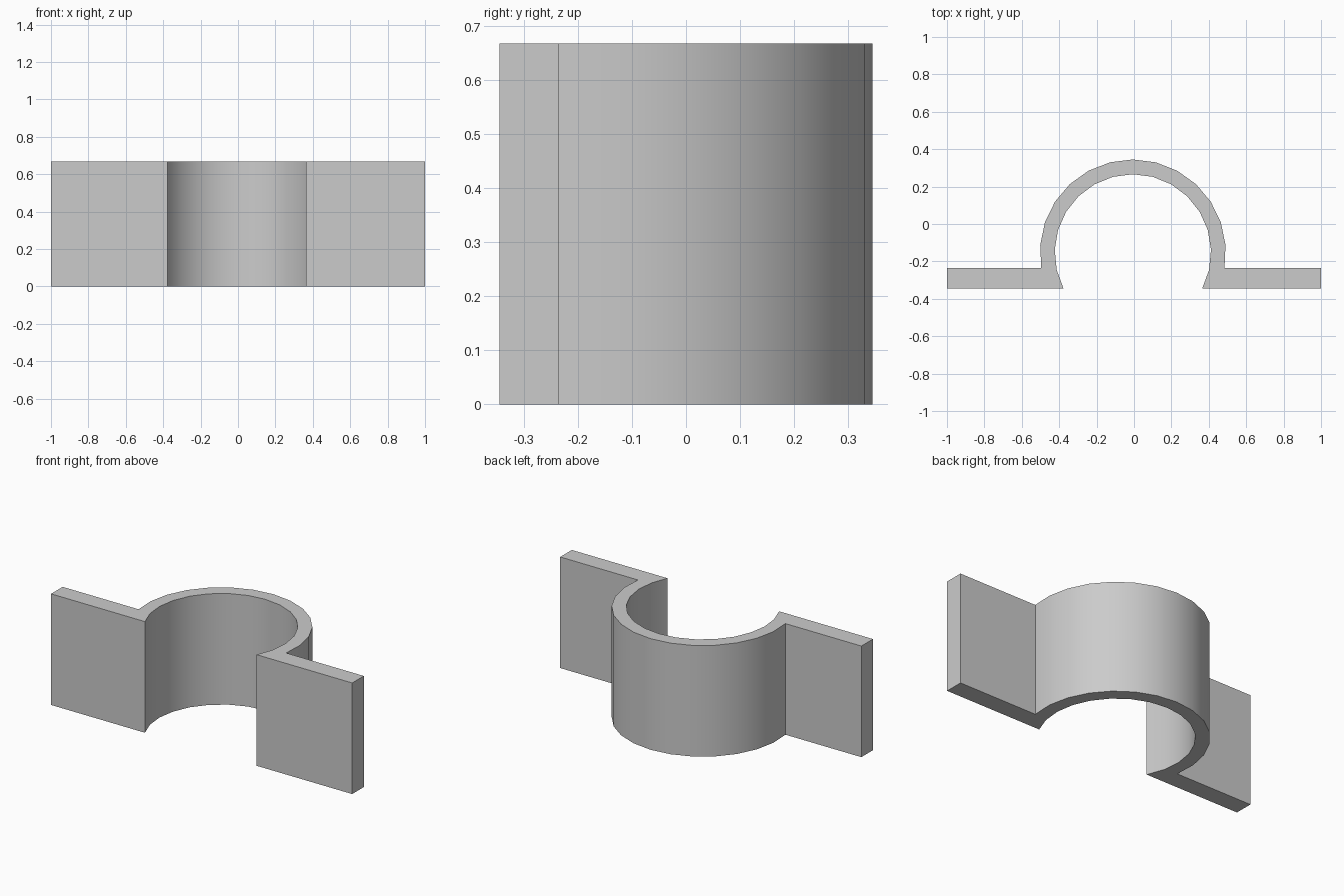
import bpy
import bmesh
from math import asin, cos, sin, pi, sqrt

cube = bpy.data.objects.get("Cube")
if cube:
    bpy.data.objects.remove(cube, do_unlink=True)

HEIGHT = 0.667
FRONT, BACK = -0.345, -0.235      # flange faces
CX, CY = -0.006, -0.152           # centre of the arch
OUTER, INNER = 0.497, 0.418


def arc(radius, y_end, steps):
    """Points over the arch, from its right foot to its left foot at y_end."""
    start = asin((y_end - CY) / radius)
    sweep = pi - 2 * start
    return [(CX + radius * cos(start + sweep * i / steps),
             CY + radius * sin(start + sweep * i / steps))
            for i in range(steps + 1)]


# Saddle clamp outline: outer arch, one flange, inner arch, other flange
outline = arc(OUTER, BACK, 14)
outline += [(-1, BACK), (-1, FRONT)]
outline += reversed(arc(INNER, FRONT, 16))
outline += [(1, FRONT), (1, BACK)]

# Extrude the outline upward
bm = bmesh.new()
base = bm.faces.new([bm.verts.new((x, y, 0)) for x, y in outline])
result = bmesh.ops.extrude_face_region(bm, geom=[base], use_keep_orig=True)
top = [v for v in result["geom"] if isinstance(v, bmesh.types.BMVert)]
bmesh.ops.translate(bm, verts=top, vec=(0, 0, HEIGHT))
bmesh.ops.recalc_face_normals(bm, faces=bm.faces)
mesh = bpy.data.meshes.new("saddle_clamp")
bm.to_mesh(mesh)
bm.free()

# Plain grey material
grey = bpy.data.materials.new("plain_grey")
grey.use_nodes = True
colour = (0.6, 0.6, 0.6, 1)
grey.diffuse_color = colour
grey.node_tree.nodes["Principled BSDF"].inputs["Base Color"].default_value = colour
mesh.materials.append(grey)

clamp = bpy.data.objects.new("saddle_clamp", mesh)
bpy.context.collection.objects.link(clamp)

# Smooth arch with crisp corners
bpy.ops.object.select_all(action="DESELECT")
clamp.select_set(True)
bpy.context.view_layer.objects.active = clamp
bpy.ops.object.shade_smooth_by_angle(angle=pi / 6)
